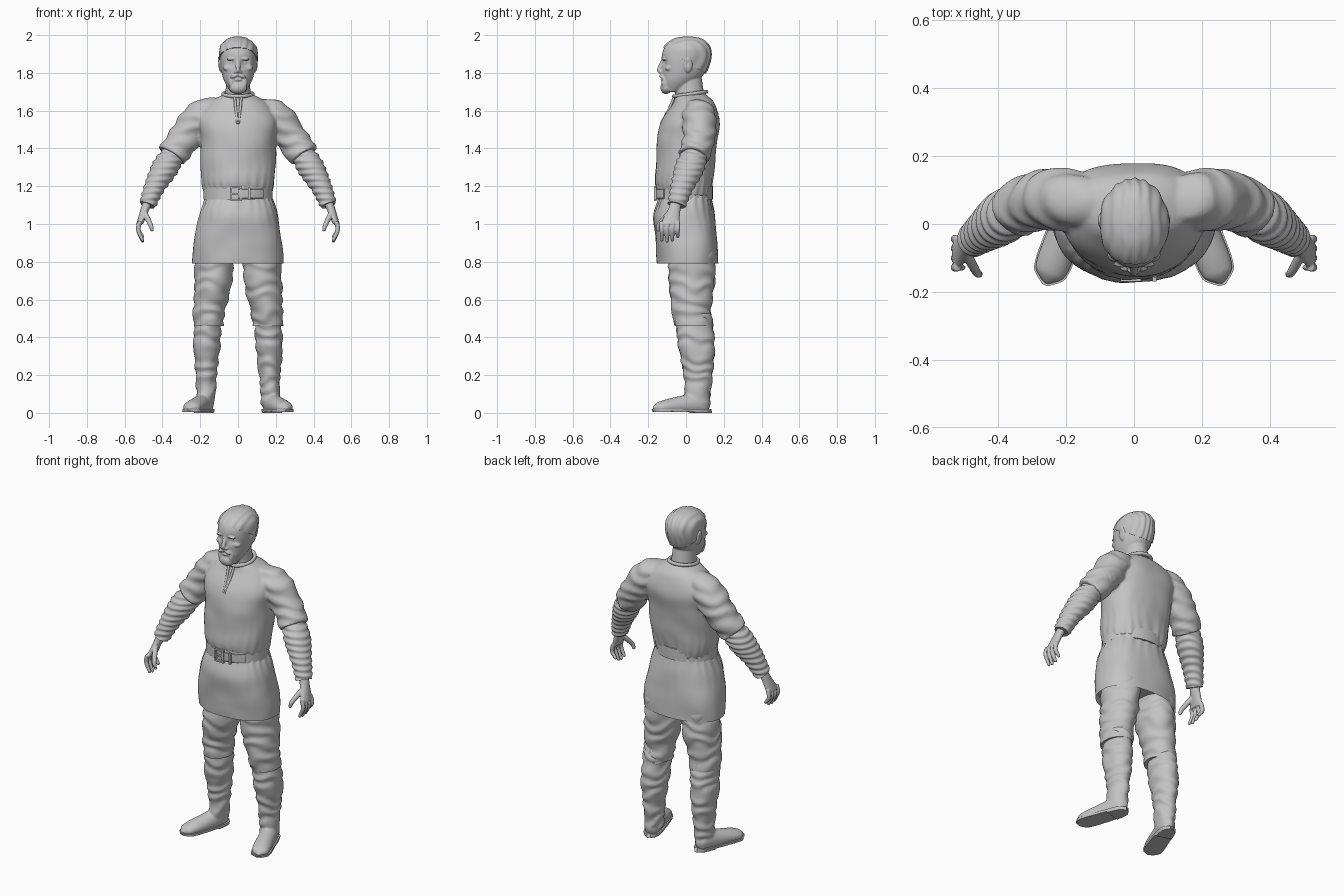
import bpy, bmesh, math
from mathutils import Vector, Matrix, noise

cube = bpy.data.objects.get("Cube")
if cube:
    bpy.data.objects.remove(cube)

grey = bpy.data.materials.new("plain grey")
grey.use_nodes = True
tone = (.55, .55, .55, 1)
grey.diffuse_color = tone
grey.node_tree.nodes["Principled BSDF"].inputs["Base Color"].default_value = tone

X, Y, Z = Vector((1, 0, 0)), Vector((0, 1, 0)), Vector((0, 0, 1))


def blend(a, b, c, d, t):
    """Catmull-Rom blend of four numbers."""
    slope, curve, twist = c - a, 2 * a - 5 * b + 4 * c - d, 3 * (b - c) + d - a
    return b + (slope + (curve + twist * t) * t) * t / 2


def spline(keys, steps):
    padded = [keys[0], *keys, keys[-1]]
    path = []
    for four in zip(padded, padded[1:], padded[2:], padded[3:]):
        path += [[blend(*values, i / steps) for values in zip(*four)] for i in range(steps)]
    return path + [list(keys[-1])]


def power(value, square):
    return math.copysign(abs(value) ** (2 / square), value)


def loft(bm, keys, sides=48, steps=8, flat=1, ref=None, front=2, back=2, fold=None, low=0, high=9, tip=False):
    """Skin of rings (x, y, z, rx) or (x, y, z, rx, ry); level rings unless ref is given."""
    keys = [tuple(k) if len(k) > 4 else (*k, k[-1] * flat) for k in keys]
    path = spline(keys, steps)
    if tip:
        x, y, z, rx, ry = path[-1]
        along = (Vector((x, y, z)) - Vector(path[-2][:3])).normalized()
        for f in (.5, .8, .95):
            shrink = math.sqrt(1 - f * f)
            path.append([*(Vector((x, y, z)) + along * rx * f), rx * shrink, ry * shrink])
    rings = []
    for i, (x, y, z, rx, ry) in enumerate(path):
        a, b = X, Y
        if ref:
            before, after = path[max(i - 1, 0)], path[min(i + 1, len(path) - 1)]
            along = (Vector(after[:3]) - Vector(before[:3])).normalized()
            b = (ref - along * ref.dot(along)).normalized()
            a = b.cross(along)
        ring = []
        for j in range(sides):
            angle = math.tau * j / sides
            square = back if math.sin(angle) > 0 else front
            out = a * rx * power(math.cos(angle), square) + b * ry * power(math.sin(angle), square)
            p = Vector((x, y, z)) + out
            if fold:
                p += out.normalized() * fold(p, angle)
            p.z = min(max(p.z, low), high)
            ring.append(bm.verts.new(p))
        rings.append(ring)
    for lower, upper in zip(rings, rings[1:]):
        for j in range(sides):
            bm.faces.new((lower[j], lower[j - 1], upper[j - 1], upper[j]))
    bm.faces.new(rings[-1][::-1])
    return bm.faces.new(rings[0])


def upright(rows):
    """Rows of height, half width, front y and back y to level rings."""
    return [(0, (front + back) / 2, z, width, (back - front) / 2) for z, width, front, back in rows]


def blob(bm, centre, radii, turn=0):
    matrix = Matrix.Translation(centre) @ Matrix.Rotation(turn, 4, 'Y') @ Matrix.Diagonal((*radii, 1))
    bmesh.ops.create_uvsphere(bm, u_segments=20, v_segments=12, radius=1, matrix=matrix)


def box(bm, centre, size):
    matrix = Matrix.Translation(centre) @ Matrix.Diagonal((*size, 1))
    bmesh.ops.create_cube(bm, size=1, matrix=matrix)


def dent(bm, centre, radius, push):
    for v in bm.verts:
        distance = (v.co - Vector(centre)).length
        v.co += Vector(push) * math.exp(-(distance / radius) ** 2)


def finish(name, bm, voxel=None):
    """Make the object, fusing its pieces when a voxel size is given."""
    bmesh.ops.recalc_face_normals(bm, faces=bm.faces)
    mesh = bpy.data.meshes.new(name)
    bm.to_mesh(mesh)
    bm.free()
    mesh.materials.append(grey)
    mesh.shade_smooth()
    mesh.set_sharp_from_angle(angle=math.radians(50))
    ob = bpy.data.objects.new(name, mesh)
    bpy.context.collection.objects.link(ob)
    if voxel:
        fuse = ob.modifiers.new("Fuse", 'REMESH')
        fuse.mode, fuse.voxel_size, fuse.use_smooth_shade = 'VOXEL', voxel, True
        relax = ob.modifiers.new("Relax", 'SMOOTH')
        relax.factor, relax.iterations = .5, 2


def creases(depth, pitch, wander=3):
    return lambda p, angle: depth * math.sin(p.z * pitch + wander * noise.noise(p * 9) + math.sin(angle))


def cloth(p, angle):
    return .008 * noise.noise(p * 8)


def gathers(p, angle):
    """Pleats that fade away from the belt."""
    near_belt = math.exp(-abs(p.z - belt_height) * 14)
    return cloth(p, angle) + .005 * near_belt * math.sin(angle * 22 + 3 * noise.noise(p * 8))


# Upper tunic with sleeves
belt_height = 1.16
bm = bmesh.new()
loft(bm, upright([(1.15, .17, -.14, .13), (1.21, .19, -.16, .14), (1.3, .2, -.16, .15), (1.45, .2, -.15, .17),
                  (1.55, .21, -.13, .18), (1.64, .16, -.07, .15), (1.69, .07, -.06, .1)]),
     sides=96, back=2.6, fold=gathers)
for s in (1, -1):
    loft(bm, [(s * .1, .06, 1.6, .07), (s * .2, .07, 1.56, .09), (s * .28, .07, 1.46, .085), (s * .35, .04, 1.36, .08)],
         ref=Y, fold=creases(depth=.005, pitch=85))
finish("tunic_top", bm, voxel=.008)

# Skirt with a hollow hem
bm = bmesh.new()
hem = loft(bm, upright([(.79, .24, -.15, .17), (.9, .235, -.16, .17), (1.04, .21, -.17, .15), (1.15, .17, -.14, .13)]),
           sides=96, front=2.3, back=2.4, fold=gathers)
bmesh.ops.recalc_face_normals(bm, faces=bm.faces)
bmesh.ops.inset_individual(bm, faces=[hem], thickness=.01)
bmesh.ops.translate(bm, verts=hem.verts, vec=Z * .04)
finish("tunic_skirt", bm)

# Belt, strap end and buckle
bm = bmesh.new()
loft(bm, upright([(z, .183, -.158, .142) for z in (1.13, 1.2)]), sides=96)
finish("belt", bm)

bm = bmesh.new()
arc = [i / 10 for i in range(9)]
loft(bm, [(.185 * math.sin(a), -.008 - .153 * math.cos(a), belt_height, .005, .024) for a in arc],
     sides=24, ref=Z, front=6, back=6)
finish("belt_strap_end", bm)

bm = bmesh.new()
buckle = Vector((-.01, -.163, belt_height))
for s in (1, -1):
    box(bm, buckle + X * s * .026, (.009, .014, .076))
    box(bm, buckle + Z * s * .034, (.055, .014, .009))
box(bm, buckle, (.05, .014, .007))
box(bm, buckle + X * .07, (.012, .014, .066))
finish("belt_buckle", bm)

# Collar and neck slit
bm = bmesh.new()
turns = [math.tau * i / 24 for i in range(25)]
loft(bm, [(.078 * math.sin(a), .022 - .086 * math.cos(a), 1.688 - .012 * math.cos(a), .01) for a in turns],
     sides=12, ref=Z)
for s in (1, -1):
    loft(bm, [(s * .018, -.06, 1.68, .007), (s * .012, -.09, 1.61, .007), (s * .004, -.135, 1.53, .005)],
         sides=12, ref=Y)
finish("collar", bm)

# Head: skull, face, beard, ears and neck
skull = upright([(1.7, .04, -.11, -.03), (1.75, .07, -.125, .05), (1.8, .086, -.127, .1), (1.88, .096, -.13, .127),
                 (1.94, .09, -.11, .12), (1.98, .05, -.06, .08), (1.993, .01, 0, .02)])
bm = bmesh.new()
loft(bm, skull, sides=72, front=2.2)
for s in (1, -1):
    # Eyes and brows
    dent(bm, centre=(s * .036, -.115, 1.856), radius=.022, push=Y * .022)
    blob(bm, (s * .035, -.1, 1.855), (.015, .012, .011))
    blob(bm, (s * .036, -.117, 1.874), (.026, .012, .007), turn=s * .15)
    # Cheek, nostril, moustache and jaw beard
    blob(bm, (s * .055, -.09, 1.825), (.024, .022, .016))
    blob(bm, (s * .012, -.134, 1.805), (.01, .01, .008))
    blob(bm, (s * .018, -.129, 1.784), (.026, .012, .009), turn=s * .35)
    blob(bm, (s * .036, -.11, 1.75), (.014, .02, .036))
    # Ear
    blob(bm, (s * .094, .01, 1.845), (.012, .024, .045), turn=s * .15)
    dent(bm, centre=(s * .115, .008, 1.848), radius=.014, push=X * s * -.009)
loft(bm, [(0, -.118, 1.872, .012), (0, -.142, 1.815, .012), (0, -.13, 1.795, .005)], sides=20)
blob(bm, (0, -.127, 1.764), (.018, .008, .006))
blob(bm, (0, -.106, 1.722), (.048, .03, .034))
loft(bm, [(0, .025, 1.62, .08), (0, .02, 1.68, .068), (0, .01, 1.8, .06)], flat=1.15)
finish("head", bm, voxel=.0045)

# Hair swept back in strands
bm = bmesh.new()
loft(bm, skull, sides=128, high=2,
     fold=lambda p, angle: .006 + .0025 * math.sin(p.x * 210 + 2 * noise.noise(p * 12)))
bmesh.ops.bisect_plane(bm, geom=bm.verts[:] + bm.edges[:] + bm.faces[:], plane_co=(0, -.12, 1.935),
                       plane_no=Z + Y * .62, clear_inner=True)
bmesh.ops.holes_fill(bm, edges=[e for e in bm.edges if e.is_boundary])
finish("hair", bm)

for side, s in (("left", 1), ("right", -1)):
    # Wrapped forearm
    bm = bmesh.new()
    loft(bm, [(s * .34, .05, 1.37, .06), (s * .385, .02, 1.3, .07), (s * .44, -.02, 1.2, .055), (s * .48, -.05, 1.1, .043)],
         steps=20, flat=1.1, ref=Y, fold=creases(depth=.0035, pitch=190, wander=1.5))
    finish(side + "_forearm_wrap", bm)

    # Hand: palm, four fingers and thumb
    bm = bmesh.new()
    loft(bm, [(s * .475, -.05, 1.12, .026, .034), (s * .49, -.06, 1.085, .024, .032), (s * .52, -.086, 1, .018, .05)],
         sides=32)
    for finger in range(4):
        y = -.128 + finger * .028
        end = .91 + .006 * (finger - 1) ** 2
        loft(bm, [(s * .519, y, 1.015, .012), (s * .528, y, .97, .012), (s * .505, y, end, .009)],
             sides=16, ref=Y, tip=True)
    loft(bm, [(s * .495, -.085, 1.06, .016), (s * .465, -.14, 1, .013), (s * .455, -.148, .97, .01)],
         sides=16, ref=Y, tip=True)
    finish(side + "_hand", bm, voxel=.0035)

    # Trouser leg bunched over the boot
    bunching = creases(depth=.004, pitch=75, wander=5)
    bm = bmesh.new()
    loft(bm, [(s * .12, .03, .86, .1), (s * .13, .03, .7, .1), (s * .15, .03, .56, .086), (s * .157, .04, .46, .08)],
         sides=64, steps=16, flat=1.2, fold=lambda p, angle: cloth(p, angle) + bunching(p, angle))
    finish(side + "_trouser_leg", bm)

    # Boot shaft and foot
    bm = bmesh.new()
    loft(bm, [(s * .156, .04, .53, .07), (s * .165, .055, .36, .071), (s * .168, .064, .2, .056), (s * .17, .06, .04, .046)],
         sides=64, steps=16, flat=1.36, fold=creases(depth=.0045, pitch=80, wander=5))
    foot = []
    for i in range(13):
        t = i / 12
        rounding = math.sqrt(1.02 - abs(2 * t - 1) ** 5)
        x, y, z = s * (.16 + .1 * t ** 1.2), .13 - .305 * t, .055 - .03 * t
        foot.append((x, y, z, (.044 + .01 * t) * rounding, (.07 - .04 * t) * rounding))
    loft(bm, foot, steps=3, ref=Z, low=.008)
    finish(side + "_boot", bm, voxel=.007)

    # Sole and heel
    bm = bmesh.new()
    for part, bottom in ((foot, .006), (foot[:5], 0)):
        loft(bm, [(x, y, z, width + .004, .06) for x, y, z, width, height in part],
             steps=3, ref=Z, front=5, back=5, low=bottom, high=.02)
    finish(side + "_sole", bm)
